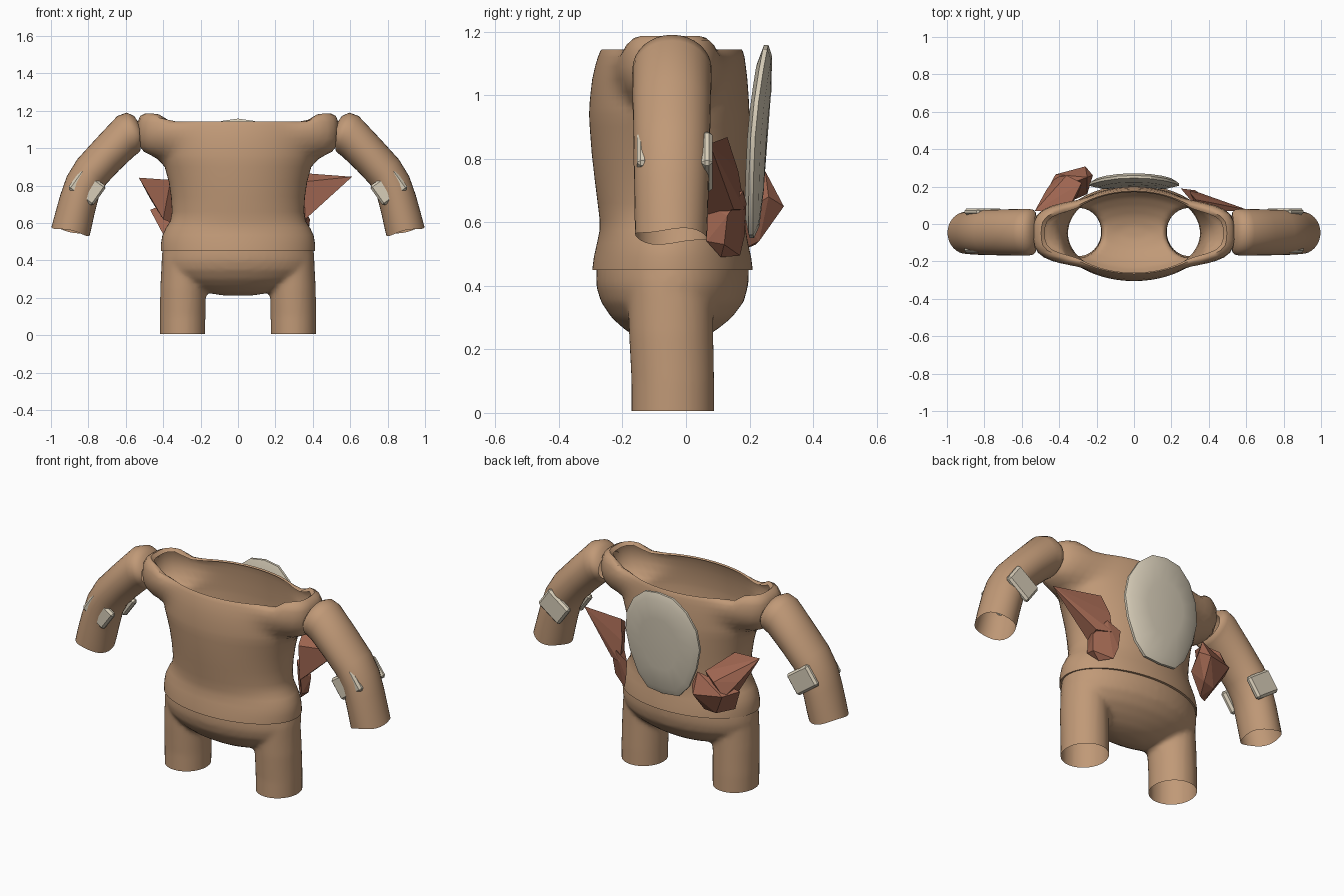
import bpy, bmesh, math
from mathutils import Vector, Matrix

if "Cube" in bpy.data.objects:
    bpy.data.objects.remove(bpy.data.objects["Cube"])

def material(name, rgb):
    m = bpy.data.materials.new(name)
    m.diffuse_color = (*rgb, 1)
    m.use_nodes = True
    m.node_tree.nodes["Principled BSDF"].inputs["Base Color"].default_value = m.diffuse_color
    return m

TAN = material("tan_skin", (0.53, 0.32, 0.185))
BONE = material("pale_bone", (0.68, 0.61, 0.48))
RUST = material("rust_crystal", (0.34, 0.13, 0.08))

def finish(bm, name, mat, angle=40, smooth=True):
    bmesh.ops.recalc_face_normals(bm, faces=bm.faces)
    me = bpy.data.meshes.new(name)
    bm.to_mesh(me)
    bm.free()
    me.materials.append(mat)
    ob = bpy.data.objects.new(name, me)
    bpy.context.collection.objects.link(ob)
    if smooth:
        bpy.ops.object.select_all(action='DESELECT')
        bpy.context.view_layer.objects.active = ob
        ob.select_set(True)
        bpy.ops.object.shade_smooth_by_angle(angle=math.radians(angle))
    return ob

def loft(bm, rings, caps=False):
    loops = [[bm.verts.new(p) for p in r] for r in rings]
    n = len(loops[0])
    for a, b in zip(loops, loops[1:]):
        for i in range(n):
            bm.faces.new((a[i], a[(i + 1) % n], b[(i + 1) % n], b[i]))
    if caps:
        bm.faces.new(loops[0])
        bm.faces.new(loops[-1])

def oval(z, cx, hx, yf, yb, n=48):
    cy, hy = (yf + yb) / 2, (yb - yf) / 2
    return [(cx + hx * math.cos(t), cy + hy * math.sin(t), z)
            for t in (2 * math.pi * i / n for i in range(n))]

# Torso: oval rings that swell into shoulder sockets, open at neck and hem
CY = -0.05
def torso_ring(z, hx, yf, yb, sx=0, sy=0, lift=0, n=96):
    pts = []
    for i in range(n):
        t = 2 * math.pi * i / n
        c, s = math.cos(t), math.sin(t)
        hy = (yb - CY) if s > 0 else (CY - yf)
        r = ((c / hx) ** 2 + (s / hy) ** 2) ** -0.5
        if sx:
            q = ((abs(c) / sx) ** 3.5 + (abs(s) / sy) ** 3.5) ** (-1 / 3.5)
            r = (r ** 14 + q ** 14) ** (1 / 14)
        x = r * c
        k = min(1, max(0, (abs(x) - 0.36) / 0.08))
        pts.append((x, CY + r * s, z + lift * k * k * (3 - 2 * k)))
    return pts

bm = bmesh.new()
loft(bm, [torso_ring(*r) for r in (
    (0.450, .395, -.280, .195), (0.450, .412, -.295, .210), (0.490, .412, -.290, .205),
    (0.535, .404, -.280, .195), (0.575, .385, -.272, .188), (0.610, .362, -.272, .188),
    (0.660, .353, -.278, .190), (0.740, .358, -.288, .195), (0.820, .370, -.297, .200),
    (0.900, .392, -.303, .200), (0.940, .405, -.305, .200, .410, .07),
    (0.960, .408, -.304, .199, .455, .10), (0.980, .410, -.303, .198, .500, .125),
    (1.010, .410, -.300, .196, .525, .150), (1.050, .408, -.295, .193, .534, .172),
    (1.090, .402, -.286, .188, .537, .178), (1.120, .398, -.277, .184, .536, .172, .02),
    (1.138, .393, -.270, .179, .522, .158, .035), (1.143, .388, -.266, .176, .495, .142, .043),
    (1.135, .375, -.260, .170, .475, .128, .035))])
finish(bm, "torso", TAN, 60)

# Hips and legs: blended into one hollow pair of trousers
bm = bmesh.new()
loft(bm, [oval(*r) for r in (
    (.53, 0, .39, -.27, .185), (.45, 0, .405, -.283, .198), (.40, 0, .41, -.283, .196),
    (.35, 0, .40, -.268, .182), (.30, 0, .355, -.235, .145), (.26, 0, .285, -.190, .095),
    (.23, 0, .19, -.140, .045), (.212, 0, .08, -.08, -.01))], True)
for s in (1, -1):
    loft(bm, [oval(*r) for r in (
        (-.04, s * .296, .121, -.172, .089), (.10, s * .296, .122, -.172, .089),
        (.25, s * .294, .122, -.180, .086), (.42, s * .285, .122, -.185, .085))], True)
hips = finish(bm, "hips_and_legs", TAN)
mod = hips.modifiers.new("blend", 'REMESH')
mod.mode, mod.voxel_size = 'VOXEL', 0.014
mod = hips.modifiers.new("soften", 'SMOOTH')
mod.factor, mod.iterations = 0.5, 6
baked = bpy.data.meshes.new_from_object(hips.evaluated_get(bpy.context.evaluated_depsgraph_get()))
hips.modifiers.clear()
bm = bmesh.new()
bm.from_mesh(baked)
for z, d in ((0.006, -1), (0.465, 1)):
    bmesh.ops.bisect_plane(bm, geom=bm.verts[:] + bm.edges[:] + bm.faces[:],
                           plane_co=(0, 0, z), plane_no=(0, 0, d), clear_outer=True)
for f in bm.faces:
    f.smooth = True
bm.to_mesh(baked)
bm.free()
hips.data = baked

# Arms: bent tubes, given as outer and inner profile points
ARM = (((.530, 1.135), (.520, 1.00), .105), ((.555, 1.172), (.524, .982), .120),
       ((.595, 1.190), (.535, .972), .125), ((.645, 1.172), (.555, .958), .125),
       ((.760, 1.050), (.635, .882), .123), ((.860, .940), (.705, .808), .121),
       ((.915, .850), (.745, .735), .119), ((.950, .750), (.768, .645), .117),
       ((.978, .650), (.782, .580), .115), ((.997, .578), (.793, .533), .113))
for s, side in ((1, "right"), (-1, "left")):
    bm = bmesh.new()
    rings = []
    for k, (o, i, hy) in enumerate(ARM):
        o, i = Vector(o), Vector(i)
        mid, half = (o + i) / 2, (o - i) / 2
        ring = []
        for j in range(32):
            t = 2 * math.pi * j / 32
            p = mid + half * math.cos(t)
            wave = 0.006 * math.sin(3 * t) if k == len(ARM) - 1 else 0
            ring.append((s * p.x, -.043 - .004 * k / 9 + hy * math.sin(t), p.y + wave))
        rings.append(ring)
    loft(bm, rings)
    finish(bm, side + "_arm", TAN, 60)
    # Forearm plates: bevelled slabs, the front one mostly sunk in the arm
    for y, part, w in ((-.137, "front", .165), (.066, "back", .165)):
        bm = bmesh.new()
        bmesh.ops.create_cube(bm, size=1)
        bmesh.ops.scale(bm, vec=(w, .036, .13), verts=bm.verts)
        bmesh.ops.bevel(bm, geom=bm.edges[:], offset=.012, segments=1, affect='EDGES')
        bmesh.ops.transform(bm, verts=bm.verts,
                            matrix=Matrix.Translation((s * .807, y, .79)) @ Matrix.Rotation(s * -.62, 4, 'Y'))
        finish(bm, f"{side}_{part}_arm_plate", BONE, smooth=False)

# Back plate: faceted shield, domed outward and leaning back at the top
OUT = ((0, 1.158), (.09, 1.145), (.17, 1.08), (.225, .98), (.24, .87), (.215, .75),
       (.165, .63), (.10, .56), (0, .55))
outline = list(OUT) + [(-x, z) for x, z in OUT[-2:0:-1]]
def shield(k, base):
    ring = []
    for x, z in outline:
        px, pz = x * k, .86 + (z - .86) * k
        ring.append((px, base + .075 * (pz - .55) - .35 * px * px, pz))
    return ring
bm = bmesh.new()
loft(bm, [shield(.3, .180), shield(.8, .182), shield(1, .200), shield(1, .214),
          shield(.88, .228), shield(.5, .234)], True)
finish(bm, "back_plate", BONE, 25)

# Crystals: convex faceted shards behind the waist
def shard(name, pts):
    bm = bmesh.new()
    for p in pts:
        bm.verts.new(p)
    res = bmesh.ops.convex_hull(bm, input=bm.verts[:])
    bmesh.ops.delete(bm, geom=list({v for v in res["geom_interior"] if isinstance(v, bmesh.types.BMVert)}),
                     context='VERTS')
    finish(bm, name, RUST, smooth=False)

shard("right_crystal_spike", [(.61, .075, .847), (.35, .06, .82), (.33, .13, .868), (.30, .165, .76),
                              (.36, .06, .62), (.30, .185, .64), (.38, .15, .64)])
shard("right_crystal_base", [(.36, .06, .66), (.37, .065, .54), (.33, .11, .49), (.28, .17, .495),
                             (.26, .185, .56), (.25, .19, .66), (.33, .18, .70), (.385, .13, .62),
                             (.375, .12, .53)])
shard("left_crystal_spike", [(-.53, .07, .842), (-.47, .18, .73), (-.36, .06, .83), (-.28, .22, .76),
                             (-.36, .26, .73), (-.40, .08, .62), (-.30, .16, .58), (-.42, .25, .65)])
shard("left_crystal_base", [(-.26, .308, .65), (-.22, .26, .68), (-.25, .25, .76), (-.42, .265, .66),
                            (-.47, .17, .67), (-.39, .10, .52), (-.32, .15, .50), (-.28, .23, .54),
                            (-.35, .22, .53), (-.27, .27, .60), (-.25, .16, .62)])
